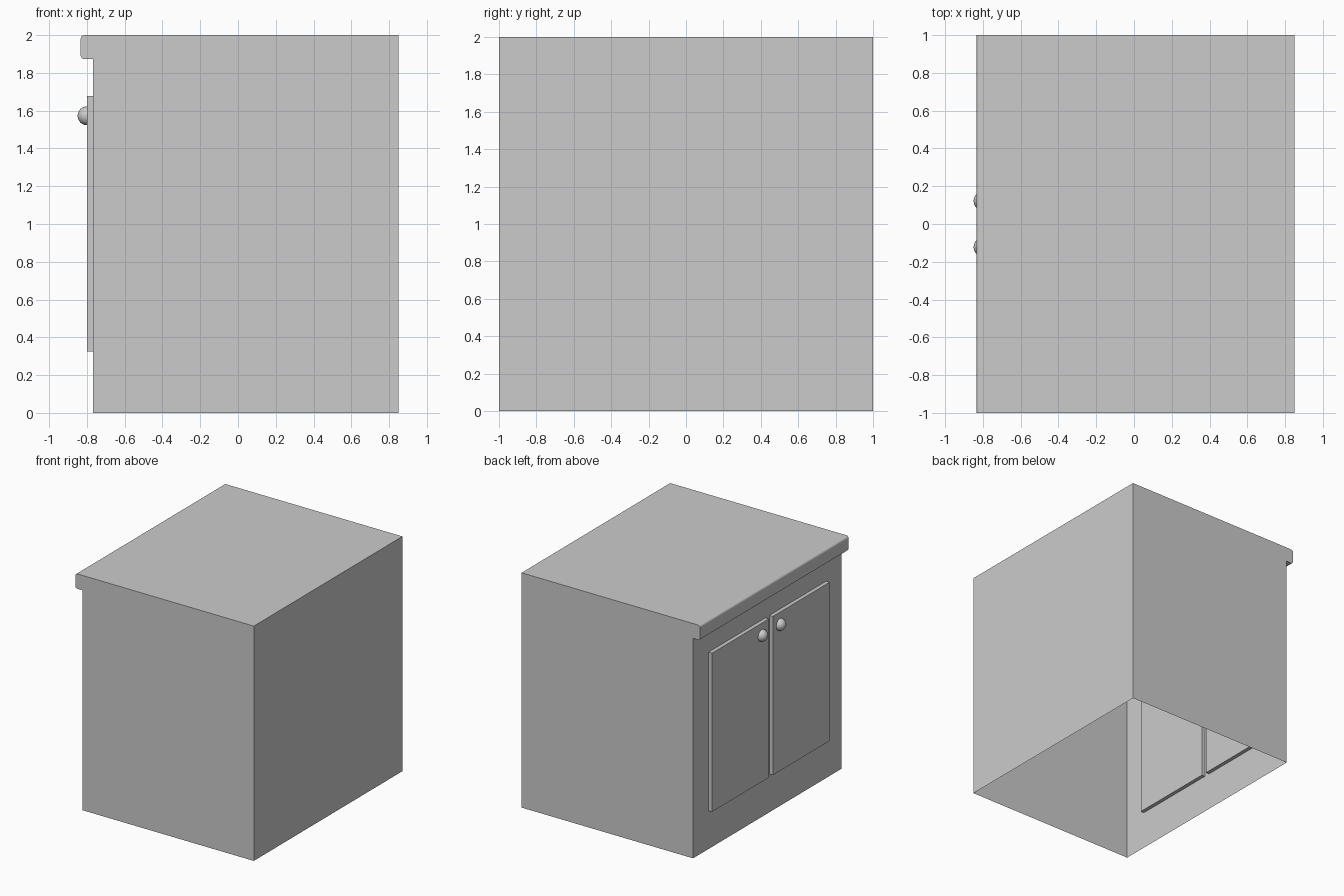
import bpy, bmesh, math
from mathutils import Matrix

if "Cube" in bpy.data.objects:
    bpy.data.objects.remove(bpy.data.objects["Cube"])


def make_object(name, bm):
    mesh = bpy.data.meshes.new(name)
    bm.to_mesh(mesh)
    bm.free()
    obj = bpy.data.objects.new(name, mesh)
    bpy.context.collection.objects.link(obj)
    return obj


def corner(cx, cz, r, start, steps=4):
    """Quarter-round profile points, counter-clockwise from start degrees."""
    angles = [math.radians(start + 90 * i / steps) for i in range(steps + 1)]
    return [(cx + r * math.cos(a), cz + r * math.sin(a)) for a in angles]


# Cabinet shell: side profile with rounded worktop lip, swept along y, open below
R = 0.02
LIP, WALL, BACK = -0.833, -0.767, 0.849
profile = [(BACK, 0), (BACK, 2)]
profile += corner(LIP + R, 2 - R, R, 90)
profile += corner(LIP + R, 1.873 + R, R, 180)
profile += [(WALL, 1.873), (WALL, 0)]

bm = bmesh.new()
ends = [[bm.verts.new((x, y, z)) for x, z in profile] for y in (-1, 1)]
for a, b in zip(range(len(profile) - 1), range(1, len(profile))):
    bm.faces.new((ends[0][a], ends[0][b], ends[1][b], ends[1][a]))
for ring in ends:
    bm.faces.new(ring)
bmesh.ops.recalc_face_normals(bm, faces=bm.faces)
make_object("cabinet_body", bm)

for side, label in ((-1, "left"), (1, "right")):
    # Door panel, set through the front wall
    bm = bmesh.new()
    size = (0.065, 0.765, 1.352)
    centre = (-0.7675, side * 0.4085, 1.001)
    bmesh.ops.create_cube(bm, size=1, matrix=Matrix.Translation(centre) @ Matrix.Diagonal((*size, 1)))
    make_object(label + "_door", bm)

    # Domed knob
    bm = bmesh.new()
    place = Matrix.Translation((-0.80, side * 0.122, 1.573)) @ Matrix.Rotation(-math.pi / 2, 4, 'Y')
    bmesh.ops.create_uvsphere(bm, u_segments=24, v_segments=16, radius=0.05,
                              matrix=place @ Matrix.Diagonal((1, 1, 0.98, 1)))
    bmesh.ops.delete(bm, geom=[v for v in bm.verts if v.co.x > -0.799], context='VERTS')
    for f in bm.faces:
        f.smooth = True
    make_object(label + "_knob", bm)
